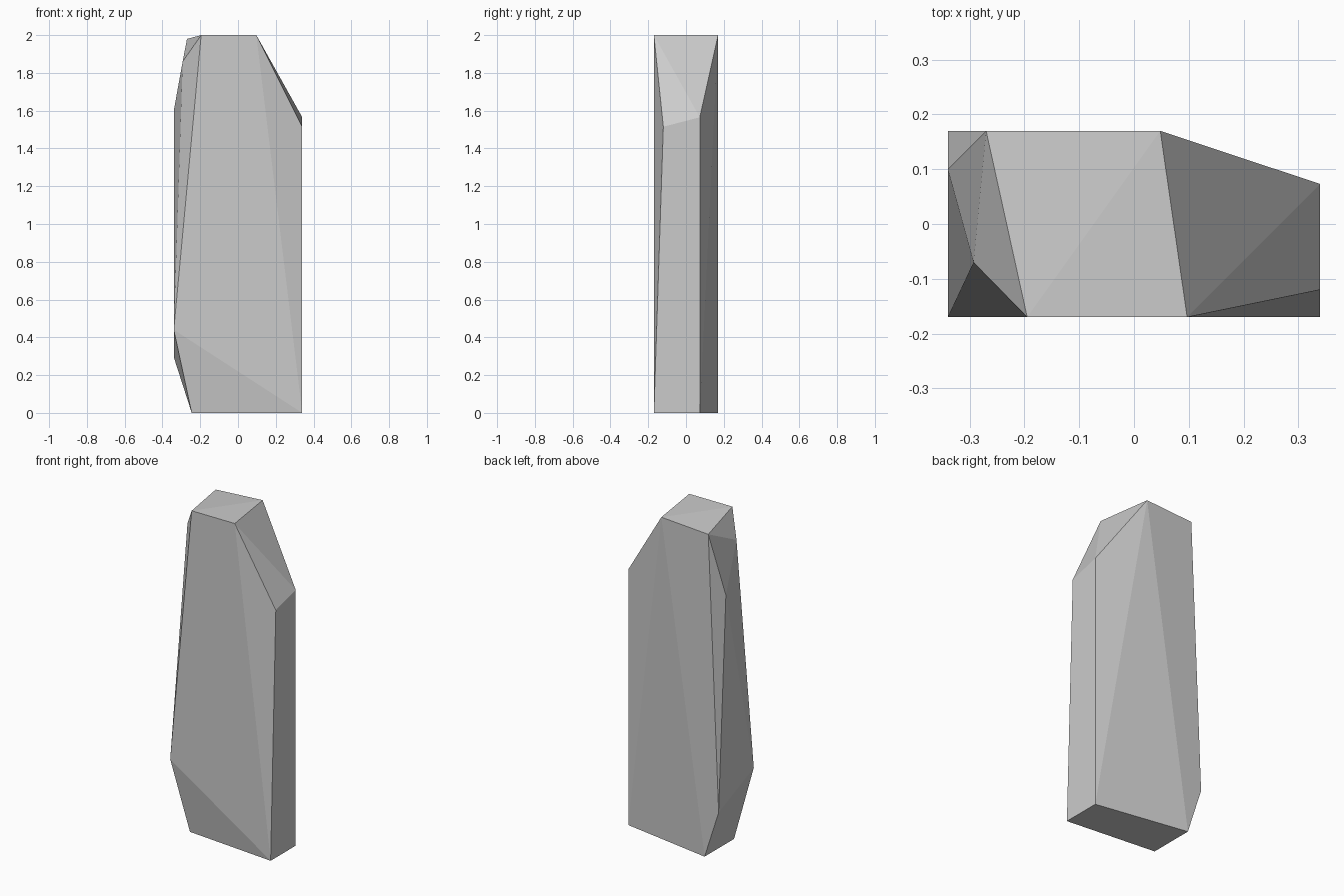
import bpy, bmesh

if "Cube" in bpy.data.objects:
    bpy.data.objects.remove(bpy.data.objects["Cube"])

# Corner points of the faceted standing stone, grouped by side
top = [(-0.195, -0.17, 2.0), (0.097, -0.17, 2.0), (0.048, 0.17, 2.0), (-0.27, 0.17, 1.98)]
right = [(0.34, -0.12, 1.515), (0.34, 0.073, 1.565)]
left = [(-0.293, -0.07, 1.86), (-0.34, 0.10, 1.6), (-0.34, -0.17, 0.44), (-0.34, 0.17, 0.295)]
base = [(-0.245, -0.115, 0), (0.34, -0.17, 0), (0.34, 0.073, 0), (-0.245, 0.17, 0)]

# Wrap the corners in a convex hull to get the cut facets
bm = bmesh.new()
for p in top + right + left + base:
    bm.verts.new(p)
bmesh.ops.convex_hull(bm, input=bm.verts[:])
bmesh.ops.dissolve_limit(bm, angle_limit=0.002, verts=bm.verts[:], edges=bm.edges[:])
bmesh.ops.recalc_face_normals(bm, faces=bm.faces[:])

# Standing stone, flat shaded
mesh = bpy.data.meshes.new("standing_stone")
bm.to_mesh(mesh)
bm.free()
stone = bpy.data.objects.new("standing_stone", mesh)
bpy.context.collection.objects.link(stone)
